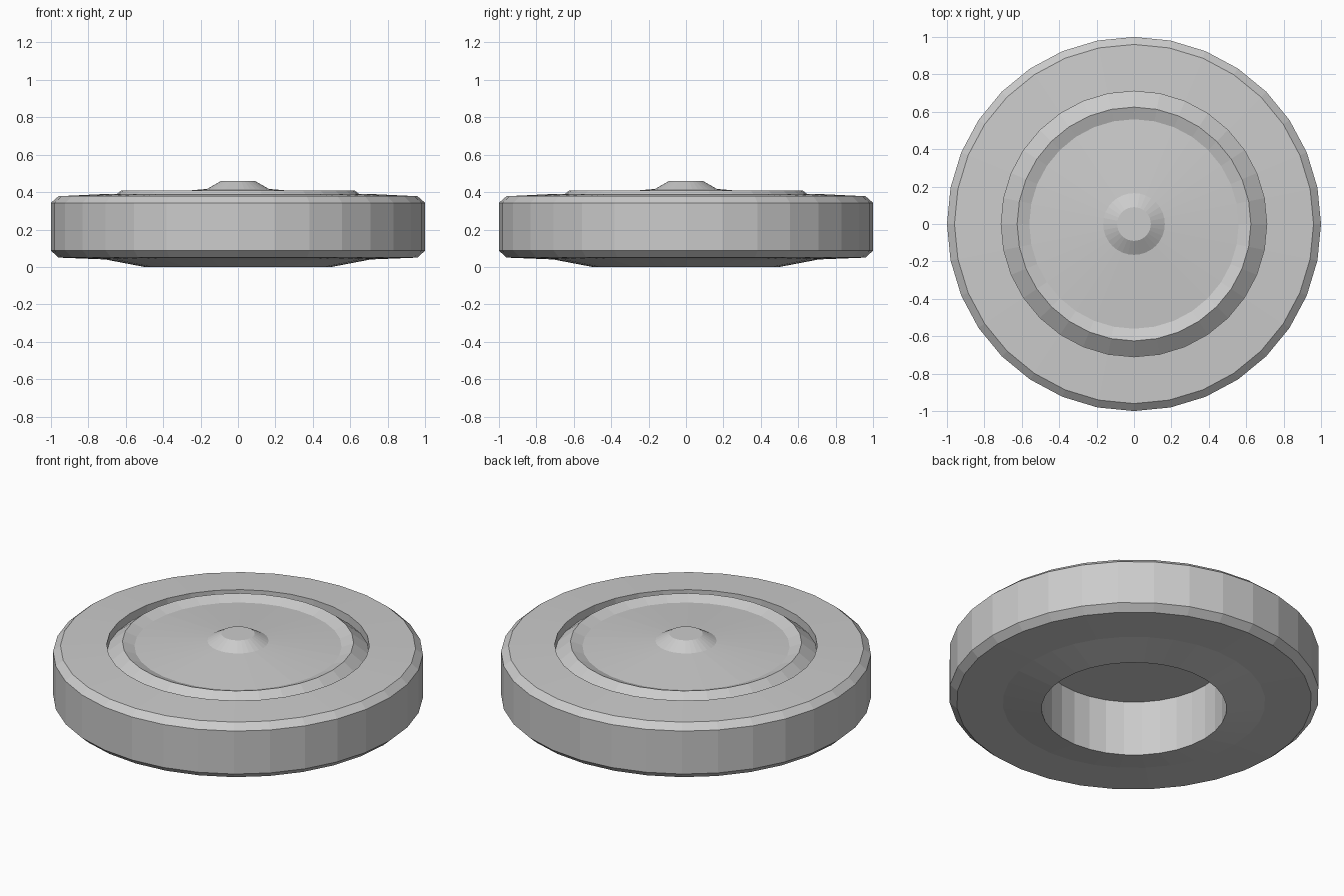
import bpy, bmesh
from math import cos, sin, tau

if "Cube" in bpy.data.objects:
    bpy.data.objects.remove(bpy.data.objects["Cube"])

SIDES = 32


def lathe(name, profile):
    """Revolve (radius, z) points round z; radius 0 closes to a point."""
    bm = bmesh.new()
    rings = []
    for r, z in profile:
        if r == 0:
            rings.append([bm.verts.new((0, 0, z))] * SIDES)
        else:
            rings.append([bm.verts.new((r * cos(tau * i / SIDES), r * sin(tau * i / SIDES), z))
                          for i in range(SIDES)])
    for a, b in zip(rings, rings[1:]):
        for i in range(SIDES):
            j = (i + 1) % SIDES
            corners = list(dict.fromkeys((a[i], b[i], b[j], a[j])))
            bm.faces.new(corners)
    mesh = bpy.data.meshes.new(name)
    bm.to_mesh(mesh)
    bm.free()
    obj = bpy.data.objects.new(name, mesh)
    bpy.context.collection.objects.link(obj)
    return obj


# Dished wheel disc with a raised hub and a sloping outer lip
lathe("wheel_disc", [(0, 0.46), (0.09, 0.46), (0.165, 0.417), (0.56, 0.383),
                     (0.625, 0.408), (0.71, 0.34)])

# Tyre: inner groove wall, shoulders, tread, lower face and axle recess wall
lathe("tyre", [(0.71, 0.34), (0.71, 0.39), (0.96, 0.378), (1.0, 0.343), (1.0, 0.087),
               (0.96, 0.05), (0.71, 0.04), (0.5, 0.0), (0.5, 0.33)])

# Flat plate closing the recess underneath
lathe("recess_plate", [(0.5, 0.33), (0, 0.33)])
